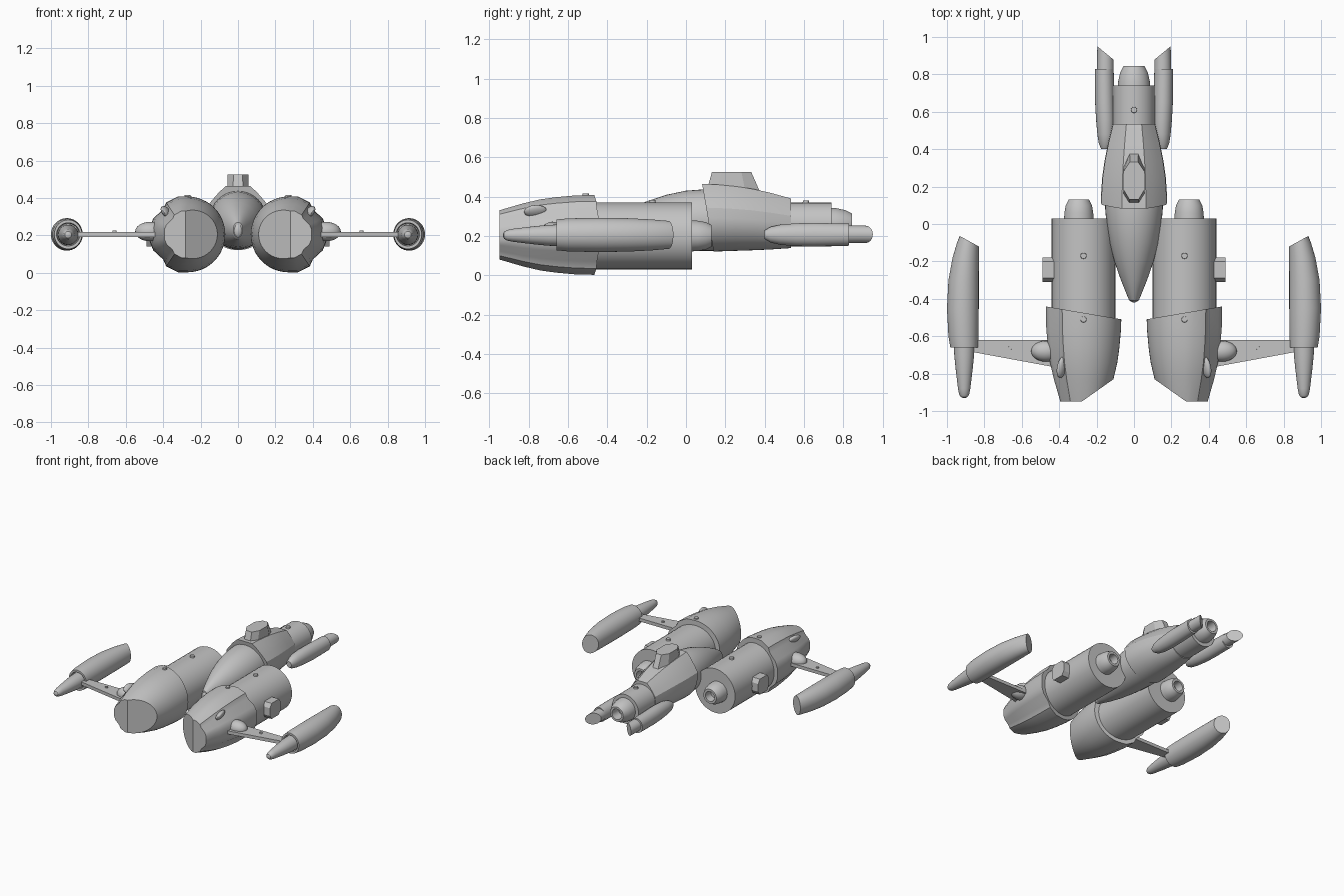
import bpy, bmesh
from math import sin, cos, pi, radians
from mathutils import Matrix

cube = bpy.data.objects.get("Cube")
if cube:
    bpy.data.objects.remove(cube)

grey = bpy.data.materials.new("hull grey")
grey.use_nodes = True
grey.diffuse_color = (0.55, 0.55, 0.55, 1)
grey.node_tree.nodes["Principled BSDF"].inputs["Base Color"].default_value = (0.55, 0.55, 0.55, 1)


def finish(name, bm, mirror=False, smooth=True):
    """Turn a bmesh into a named object, optionally mirrored across x."""
    bmesh.ops.recalc_face_normals(bm, faces=bm.faces)
    mesh = bpy.data.meshes.new(name)
    bm.to_mesh(mesh)
    bm.free()
    mesh.materials.append(grey)
    obj = bpy.data.objects.new(name, mesh)
    bpy.context.collection.objects.link(obj)
    if smooth:
        bpy.ops.object.select_all(action='DESELECT')
        obj.select_set(True)
        bpy.context.view_layer.objects.active = obj
        bpy.ops.object.shade_smooth_by_angle(angle=radians(28))
    if mirror:
        obj.modifiers.new("both sides", 'MIRROR').use_clip = False
    return obj


def arc(start, end, n):
    return [(cos(start + (end - start) * i / n), sin(start + (end - start) * i / n)) for i in range(n + 1)]


CIRCLE = arc(0, 2 * pi, 40)[:-1]


def loft(outline, sections):
    """Sweep an outline along y; a section is (y, centre x, centre z, radius x, radius z)."""
    bm = bmesh.new()
    rings = [[bm.verts.new((cx + u * rx, y, cz + v * rz)) for u, v in outline]
             for y, cx, cz, rx, rz in sections]
    n = len(outline)
    for a, b in zip(rings, rings[1:]):
        for i in range(n):
            bm.faces.new((a[i], a[(i + 1) % n], b[(i + 1) % n], b[i]))
    bm.faces.new(rings[0])
    bm.faces.new(rings[-1])
    return bm


def turned(x, z, profile):
    return loft(CIRCLE, [(y, x, z, r, r) for y, r in profile])


def cut(bm, point, normal):
    """Slice away the side the normal points to and cap the hole."""
    result = bmesh.ops.bisect_plane(bm, geom=bm.verts[:] + bm.edges[:] + bm.faces[:],
                                    plane_co=point, plane_no=normal, clear_outer=True)
    edges = [e for e in result["geom_cut"] if isinstance(e, bmesh.types.BMEdge)]
    bmesh.ops.contextual_create(bm, geom=edges)


def prism(bottom, top):
    """Join two matching rings of points into a solid."""
    bm = bmesh.new()
    a, b = ([bm.verts.new(p) for p in ring] for ring in (bottom, top))
    n = len(a)
    for i in range(n):
        bm.faces.new((a[i], a[(i + 1) % n], b[(i + 1) % n], b[i]))
    bm.faces.new(a)
    bm.faces.new(b)
    return bm


def ball(centre, radii, rot=None):
    bm = bmesh.new()
    bmesh.ops.create_uvsphere(bm, u_segments=24, v_segments=12, radius=1)
    turn = rot or Matrix.Identity(4)
    bmesh.ops.transform(bm, verts=bm.verts,
                        matrix=Matrix.Translation(centre) @ turn @ Matrix.Diagonal((*radii, 1)))
    return bm


def rivet(name, x, y, z, r=0.018, mirror=False):
    bm = bmesh.new()
    bmesh.ops.create_cone(bm, cap_ends=True, segments=20, radius1=r, radius2=r * 0.85,
                          depth=0.03, matrix=Matrix.Translation((x, y, z - 0.005)))
    finish(name, bm, mirror)


# Engine cylinders with hollow nozzles
finish("engine_barrels", turned(0.27, 0.2, [(-0.6, 0.17), (0.03, 0.17)]), True)
finish("engine_nozzles", turned(0.295, 0.2, [(0.0, 0.08), (0.06, 0.077), (0.1, 0.07), (0.13, 0.055),
                                             (0.13, 0.038), (0.07, 0.034)]), True)

# Engine cowls: round inboard, faceted outboard
outer = [(0.25, 1.0), (0.56, 0.84), (0.64, 0.66), (0.9, 0.42), (0.99, 0.2)]
cowl = arc(pi / 2, 3 * pi / 2, 24) + [(u, -v) for u, v in outer] + [(u, v) for u, v in reversed(outer)]
bm = loft(cowl, [(y, 0.27, 0.205, r, r) for y, r in
                 [(-0.95, 0.125), (-0.83, 0.16), (-0.74, 0.181), (-0.66, 0.192), (-0.56, 0.201), (-0.42, 0.204)]])
cut(bm, (0.28, -0.95, 0.2), (-0.12, -0.17, 0))
cut(bm, (0.27, -0.475, 0.2), (-0.17, 1, 0))
finish("engine_cowls", bm, True)

# Teardrop blisters on the cowls
finish("cowl_blisters", ball((0.385, -0.765, 0.325), (0.02, 0.06, 0.036),
                             Matrix.Rotation(radians(12), 4, 'Z') @ Matrix.Rotation(radians(35), 4, 'Y')), True)

# Chamfered boxes on the outer engine walls
box = [(-0.31, 0.17), (-0.29, 0.14), (-0.2, 0.14), (-0.18, 0.17), (-0.18, 0.23), (-0.2, 0.26), (-0.29, 0.26), (-0.31, 0.23)]
finish("side_boxes", prism([(0.4, y, z) for y, z in box], [(0.49, y, z) for y, z in box]), True, False)

# Wing struts and their root fairings
strut = [(0.4, -0.77), (0.86, -0.685), (0.86, -0.62), (0.4, -0.62)]
finish("wing_struts", prism([(x, y, 0.192) for x, y in strut], [(x, y, 0.217) for x, y in strut]), True, False)
finish("strut_fairings", ball((0.47, -0.68, 0.22), (0.08, 0.056, 0.052)), True)

# Wing tip pods: bent body with a slanted tail and a recessed nose
bm = loft(CIRCLE, [(y, x, 0.205, rx, rz) for y, x, rx, rz in [
    (-0.63, 0.908, 0.058, 0.058), (-0.66, 0.908, 0.062, 0.062), (-0.66, 0.908, 0.074, 0.078),
    (-0.6, 0.912, 0.08, 0.084), (-0.45, 0.915, 0.085, 0.087), (-0.3, 0.911, 0.081, 0.085),
    (-0.18, 0.9, 0.07, 0.079), (-0.1, 0.888, 0.058, 0.072), (-0.04, 0.876, 0.046, 0.066)]])
cut(bm, (0.93, -0.065, 0.2), (-0.055, 0.1, 0))
finish("tip_pods", bm, True)
finish("tip_pod_noses", turned(0.908, 0.203, [(-0.93, 0.008), (-0.925, 0.018), (-0.91, 0.027), (-0.88, 0.033),
                                              (-0.78, 0.045), (-0.7, 0.053), (-0.6, 0.056)]), True)

# Forward fuselage with a rounded nose sensor
finish("nose_fuselage", loft(CIRCLE, [(y, 0, z, rx, rz) for y, z, rx, rz in [
    (-0.41, 0.23, 0.025, 0.04), (-0.37, 0.234, 0.042, 0.062), (-0.3, 0.244, 0.07, 0.088),
    (-0.2, 0.258, 0.105, 0.118), (-0.1, 0.27, 0.13, 0.139), (0.0, 0.278, 0.147, 0.152),
    (0.08, 0.28, 0.154, 0.156), (0.2, 0.28, 0.154, 0.156)]]))
finish("nose_sensor", ball((0, -0.375, 0.225), (0.034, 0.045, 0.052)))

# Main hull: faceted top, round belly, slanted front edge
top = [(0.98, 0.3), (0.82, 0.52), (0.58, 0.8), (0.36, 1.0)]
hull = arc(pi, 2 * pi, 24) + top + [(-u, v) for u, v in reversed(top)]
bm = loft(hull, [(y, 0, z, rx, rz) for y, z, rx, rz in [
    (0.04, 0.293, 0.175, 0.174), (0.16, 0.291, 0.176, 0.17), (0.25, 0.288, 0.17, 0.164),
    (0.34, 0.283, 0.157, 0.156), (0.43, 0.275, 0.139, 0.144), (0.535, 0.264, 0.113, 0.126)]])
cut(bm, (0, 0.11, 0.3), (0, -1, -0.17))
finish("main_hull", bm)

# Canopy block on the spine
half = [(0.025, 0.12), (0.055, 0.17), (0.055, 0.27), (0.022, 0.32)]
ring = half + [(-x, y) for x, y in reversed(half)]
finish("canopy_block", prism([(x * 1.05, y - 0.02 + max(0, y - 0.17) * 0.55, 0.41) for x, y in ring],
                             [(x, y + 0.012, 0.525) for x, y in ring]), smooth=False)

# Tail cylinder and main nozzle
finish("tail_barrel", turned(0, 0.257, [(0.45, 0.112), (0.74, 0.112)]))
finish("tail_nozzle", turned(0, 0.257, [(0.7, 0.088), (0.76, 0.085), (0.81, 0.074), (0.845, 0.056),
                                        (0.845, 0.04), (0.77, 0.036)]))

# Tail booster pods with slanted tail tubes
finish("tail_boosters", loft(CIRCLE, [(y, x, 0.206, rx, rz) for y, x, rx, rz in [
    (0.4, 0.155, 0.02, 0.022), (0.43, 0.151, 0.037, 0.04), (0.48, 0.15, 0.046, 0.051), (0.56, 0.152, 0.051, 0.058),
    (0.65, 0.156, 0.052, 0.06), (0.83, 0.159, 0.05, 0.056)]]), True)
bm = turned(0.153, 0.208, [(0.78, 0.045), (0.88, 0.044), (0.98, 0.043)])
cut(bm, (0.196, 0.95, 0.2), (-0.07, 0.085, 0))
finish("tail_tubes", bm, True)

# Round caps
rivet("cowl_caps", 0.27, -0.51, 0.405, mirror=True)
rivet("barrel_caps", 0.27, -0.17, 0.372, mirror=True)
rivet("strut_caps", 0.66, -0.66, 0.215, 0.012, True)
rivet("tail_cap", 0, 0.61, 0.37)
